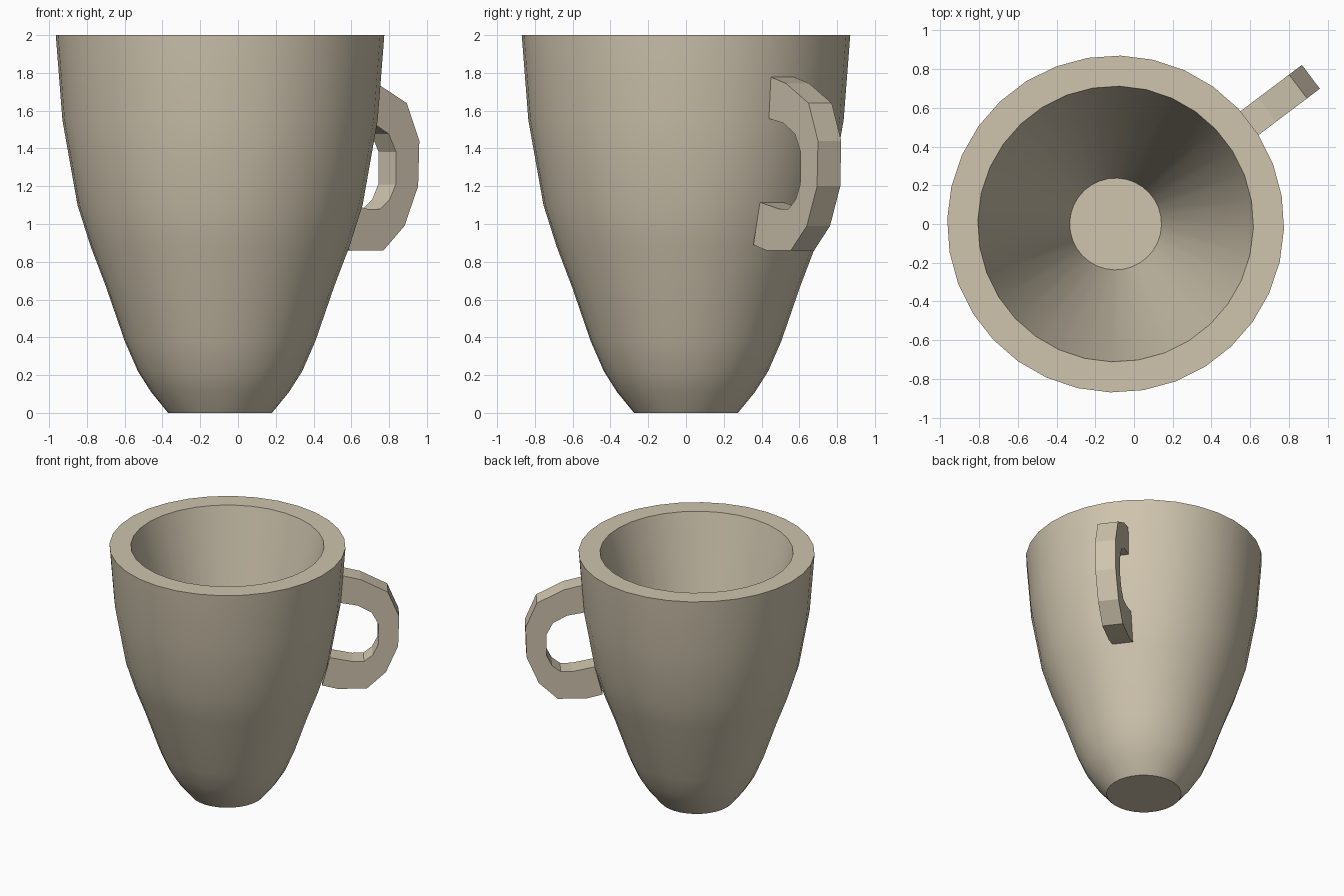
import bpy
import bmesh
import math
from mathutils import Vector

cube = bpy.data.objects.get("Cube")
if cube:
    bpy.data.objects.remove(cube, do_unlink=True)

# One clay colour for the whole mug
clay = bpy.data.materials.new("beige_clay")
clay.use_nodes = True
colour = (0.62, 0.55, 0.42, 1)
clay.diffuse_color = colour
clay.node_tree.nodes["Principled BSDF"].inputs["Base Color"].default_value = colour

CENTRE_X = -0.095


def add_object(name, bm):
    bmesh.ops.recalc_face_normals(bm, faces=bm.faces)
    mesh = bpy.data.meshes.new(name)
    bm.to_mesh(mesh)
    bm.free()
    mesh.materials.append(clay)
    obj = bpy.data.objects.new(name, mesh)
    bpy.context.collection.objects.link(obj)
    return obj


def lathe(name, profile, sides, turn):
    """Spin (radius, height) points round the vertical axis and cap both ends."""
    bm = bmesh.new()
    rings = []
    for r, z in profile:
        angles = [math.tau * i / sides + turn for i in range(sides)]
        rings.append([bm.verts.new((r * math.cos(a), r * math.sin(a), z)) for a in angles])
    for low, high in zip(rings, rings[1:]):
        for i in range(sides):
            j = (i + 1) % sides
            bm.faces.new((low[i], low[j], high[j], high[i]))
    bm.faces.new(rings[0])
    bm.faces.new(rings[-1])
    return add_object(name, bm)


# Cup: curved outer wall, flat rim, straight conical inside and small floor
outer = [(0.275, 0), (0.365, 0.11), (0.435, 0.22), (0.505, 0.38), (0.605, 0.67),
         (0.685, 0.88), (0.755, 1.1), (0.835, 1.55), (0.87, 2)]
inner = [(0.712, 2), (0.237, 0.12)]
cup = lathe("cup", outer + inner, 32, math.radians(-1.7))
cup.location.x = CENTRE_X
bpy.ops.object.select_all(action="DESELECT")
cup.select_set(True)
bpy.context.view_layer.objects.active = cup
bpy.ops.object.shade_smooth_by_angle(angle=math.radians(35))

# Handle: flat faceted loop, as paired outer and inner (radius, height) points
outside = [(0.84, 1.78), (0.98, 1.745), (1.18, 1.64), (1.263, 1.44), (1.255, 1.2),
           (1.165, 0.99), (1.025, 0.86), (0.81, 0.86), (0.695, 0.89)]
inside = [(0.82, 1.56), (0.955, 1.535), (1.06, 1.477), (1.11, 1.38), (1.107, 1.21),
          (1.067, 1.13), (1.004, 1.08), (0.92, 1.08), (0.753, 1.115)]
half_width = 0.077
bm = bmesh.new()
sections = []
for (ro, zo), (ri, zi) in zip(outside, inside):
    corners = [(ro, -half_width, zo), (ro, half_width, zo),
               (ri, half_width, zi), (ri, -half_width, zi)]
    sections.append([bm.verts.new(Vector(c)) for c in corners])
for a, b in zip(sections, sections[1:]):
    for i in range(4):
        j = (i + 1) % 4
        bm.faces.new((a[i], a[j], b[j], b[i]))
bm.faces.new(sections[0])
bm.faces.new(sections[-1])
handle = add_object("handle", bm)
handle.location.x = CENTRE_X
handle.rotation_euler.z = math.radians(37)
